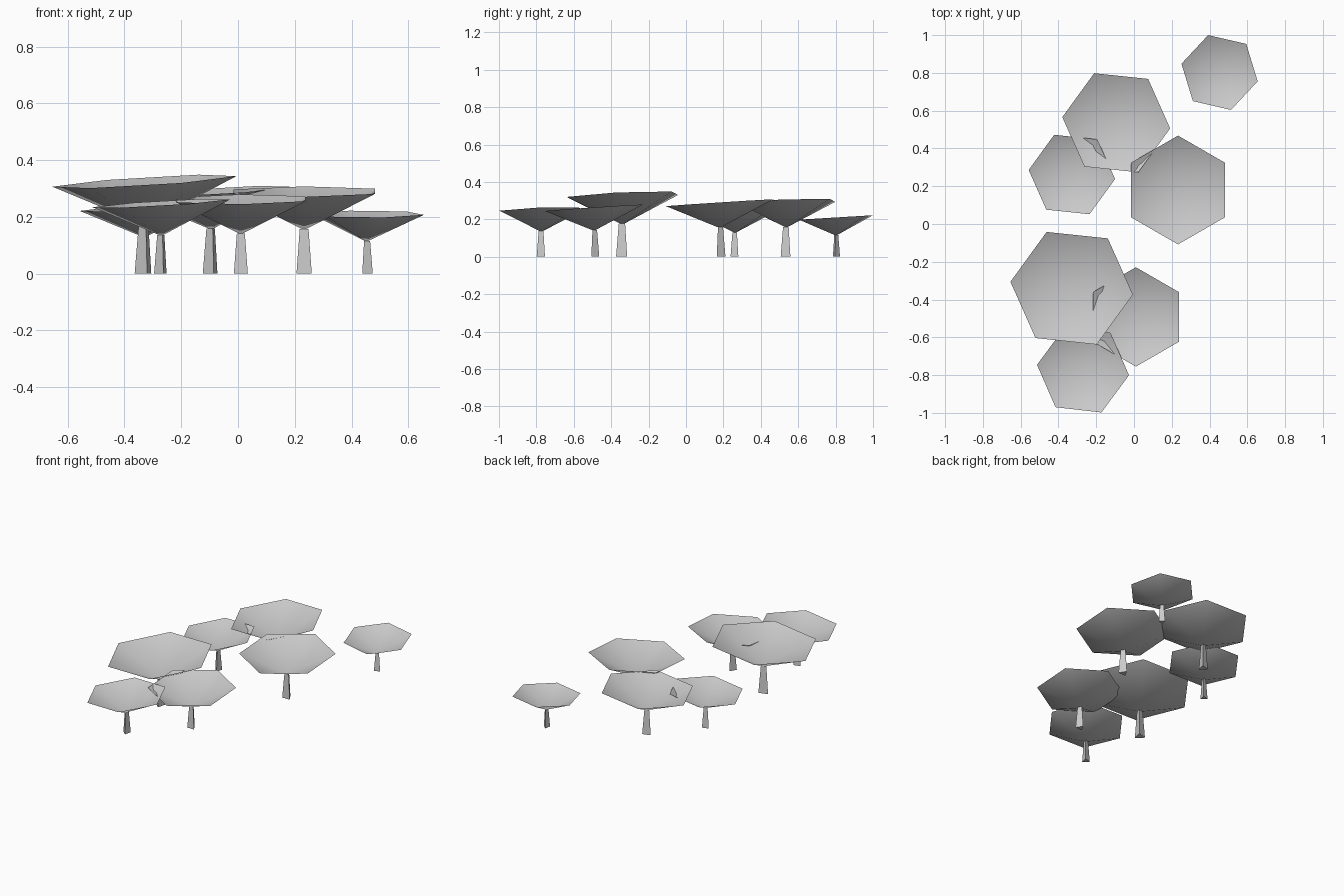
import bpy, bmesh, math
from mathutils import Matrix, Vector

cube = bpy.data.objects.get("Cube")
if cube:
    bpy.data.objects.remove(cube)

grey = bpy.data.materials.new("light grey")
grey.use_nodes = True
GREY = (0.6, 0.6, 0.6, 1)
grey.diffuse_color = GREY
grey.node_tree.nodes["Principled BSDF"].inputs["Base Color"].default_value = GREY

CAP_DEPTH = 0.47      # canopy depth relative to its radius


def finish(bm, name, smooth):
    bmesh.ops.recalc_face_normals(bm, faces=bm.faces)
    mesh = bpy.data.meshes.new(name)
    for f in bm.faces:
        f.smooth = smooth
    bm.to_mesh(mesh)
    bm.free()
    mesh.materials.append(grey)
    obj = bpy.data.objects.new(name, mesh)
    bpy.context.collection.objects.link(obj)
    return obj


def canopy(name, x, y, z, r, angle, tilt):
    """Open six-sided dish, tip down, leaning along the tilt slopes."""
    bm = bmesh.new()
    tip = bm.verts.new((x, y, z - CAP_DEPTH * r))
    rim = []
    for i in range(6):
        a = math.radians(angle + 60 * i)
        off = Vector((math.cos(a), math.sin(a))) * r
        rim.append(bm.verts.new((x + off.x, y + off.y, z + off.dot(Vector(tilt)))))
    for i in range(6):
        bm.faces.new((tip, rim[i], rim[(i + 1) % 6]))
    obj = finish(bm, name, True)
    # tops look up, so the inner side of the dish is the front side
    if obj.data.polygons[0].normal.z < 0:
        obj.data.flip_normals()


def trunk(name, x, y, z, r, angle):
    """Tapered three-sided trunk, ending at the canopy tip."""
    height = z - CAP_DEPTH * r + 0.015 * r
    bm = bmesh.new()
    place = Matrix.Translation((x, y, height / 2)) @ Matrix.Rotation(math.radians(angle), 4, 'Z')
    bmesh.ops.create_cone(bm, cap_ends=True, segments=3, radius1=0.108 * r,
                          radius2=0.062 * r, depth=height, matrix=place)
    # turn so that one corner points along the given angle
    far = max(bm.verts, key=lambda v: (v.co.xy - Vector((x, y))).length)
    d = far.co.xy - Vector((x, y))
    turn = math.radians(angle) - math.atan2(d.y, d.x)
    bmesh.ops.rotate(bm, verts=bm.verts, cent=(x, y, 0), matrix=Matrix.Rotation(turn, 3, 'Z'))
    finish(bm, name, False)


# name, x, y, rim height, radius, canopy angle, trunk angle, tilt
TREES = [
    ("back_left", 0.453, 0.802, 0.21, 0.207, -13, 107, (0, 0.06)),
    ("back_middle", -0.094, 0.536, 0.29, 0.287, -6, 46, (0.06, 0.04)),
    ("back_right", -0.329, 0.262, 0.235, 0.23, -6, 46, (0.065, 0.04)),
    ("middle_left", 0.233, 0.18, 0.289, 0.288, 30, 90, (0.005, 0.064)),
    ("middle_right", -0.33, -0.34, 0.325, 0.326, -6, 46, (0.062, 0.045)),
    ("front_left", 0.01, -0.492, 0.262, 0.263, 30, 90, (0.008, 0.066)),
    ("front_right", -0.27, -0.773, 0.248, 0.245, -6.5, 46, (0.061, 0.035)),
]
for name, x, y, z, r, cap_angle, trunk_angle, tilt in TREES:
    canopy(name + "_canopy", x, y, z, r, cap_angle, tilt)
    trunk(name + "_trunk", x, y, z, r, trunk_angle)
